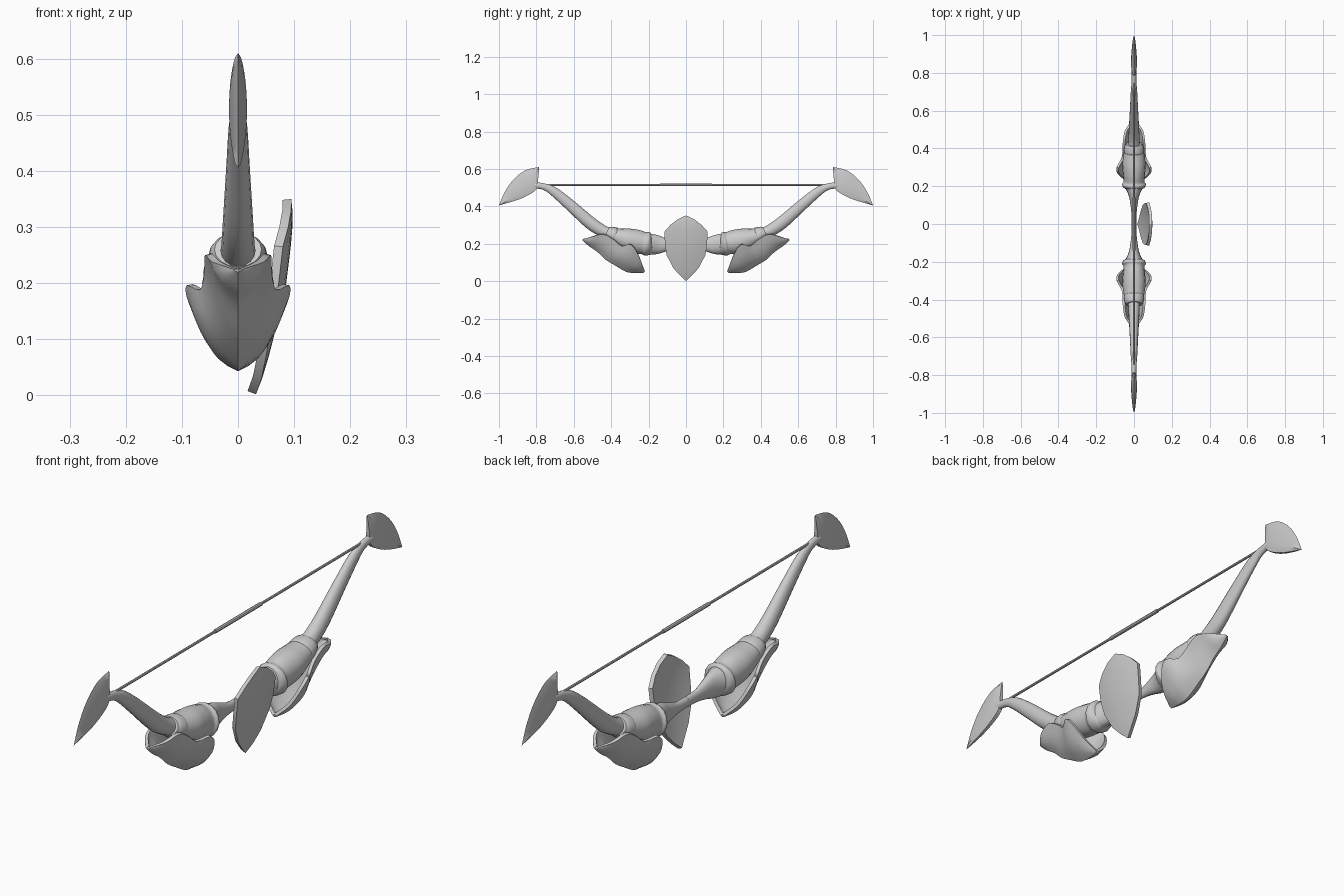
import bpy, bmesh, math
from mathutils import Vector

if "Cube" in bpy.data.objects:
    bpy.data.objects.remove(bpy.data.objects["Cube"])

steel = bpy.data.materials.new("grey steel")
steel.diffuse_color = (0.6, 0.6, 0.6, 1)
steel.use_nodes = True
steel.node_tree.nodes["Principled BSDF"].inputs["Base Color"].default_value = steel.diffuse_color


def spline(pts, n):
    """Catmull-Rom resampling with n steps per span; works for any tuple size."""
    out = []
    for i in range(len(pts) - 1):
        p = [pts[max(0, min(len(pts) - 1, i + k))] for k in (-1, 0, 1, 2)]
        for s in range(n):
            t = s / n
            out.append(tuple(0.5 * (2 * b + (c - a) * t + (2 * a - 5 * b + 4 * c - d) * t * t
                             + (3 * b - a - 3 * c + d) * t ** 3) for a, b, c, d in zip(*p)))
    return out + [tuple(pts[-1])]


def loft(name, rings, closed=True, caps=False, thick=0, angle=40, offset=-1):
    """Skin a list of equal-length point rows into one object."""
    bm = bmesh.new()
    rows = [[bm.verts.new(p) for p in r] for r in rings]
    n = len(rows[0])
    for a, b in zip(rows, rows[1:]):
        for j in range(n if closed else n - 1):
            k = (j + 1) % n
            bm.faces.new((a[j], a[k], b[k], b[j]))
    if caps:
        bm.faces.new(rows[0])
        bm.faces.new(rows[-1][::-1])
    bmesh.ops.remove_doubles(bm, verts=bm.verts, dist=1e-5)
    if closed:
        bmesh.ops.recalc_face_normals(bm, faces=bm.faces)
    me = bpy.data.meshes.new(name)
    bm.to_mesh(me)
    bm.free()
    me.materials.append(steel)
    ob = bpy.data.objects.new(name, me)
    bpy.context.collection.objects.link(ob)
    bpy.ops.object.select_all(action='DESELECT')
    ob.select_set(True)
    bpy.context.view_layer.objects.active = ob
    if thick:
        m = ob.modifiers.new("thickness", 'SOLIDIFY')
        m.thickness, m.offset = thick, offset
        bpy.ops.object.modifier_apply(modifier=m.name)
    bpy.ops.object.shade_smooth_by_angle(angle=math.radians(angle))
    return ob


def tube(name, path, side, steps=4, sides=16):
    """Elliptical tube along (y, z, half width x, half height) stations."""
    pts = spline(path, steps)
    rings = []
    for i, (y, z, rx, rz) in enumerate(pts):
        a, b = pts[max(i - 1, 0)], pts[min(i + 1, len(pts) - 1)]
        t = Vector((b[0] - a[0], b[1] - a[1])).normalized()
        ring = []
        for k in range(sides):
            u = 2 * math.pi * k / sides
            h = rz * math.sin(u)
            ring.append((rx * math.cos(u), side * (y - t.y * h), z + t.x * h))
        rings.append(ring)
    return loft(name, rings, caps=True)


for side, tag in ((-1, "front"), (1, "back")):
    # slim grip rod flaring into the body
    tube(tag + "_grip", [(0, .19, .013, .02), (.06, .19, .014, .023), (.11, .193, .02, .036),
                         (.15, .195, .028, .05), (.19, .197, .045, .056)], side)
    # bulbous body with a front lip
    tube(tag + "_body", [(.18, .197, .035, .05), (.192, .197, .055, .058), (.21, .2, .064, .064),
                         (.225, .203, .055, .06), (.26, .21, .058, .064), (.31, .22, .062, .062),
                         (.36, .234, .056, .05), (.39, .245, .05, .041)], side)
    # collar
    tube(tag + "_collar", [(.375, .24, .05, .044), (.385, .243, .054, .046),
                           (.41, .253, .05, .041), (.425, .26, .042, .034)], side, 3)
    # curved limb
    tube(tag + "_limb", [(.39, .247, .034, .033), (.44, .265, .03, .032), (.51, .31, .027, .034),
                         (.62, .407, .021, .03), (.7, .474, .017, .025), (.75, .502, .013, .018),
                         (.8, .512, .012, .017), (.85, .51, .012, .022)], side)

    # crescent blade: outer edge, thick ridge, inner edge
    outer = spline([(.785, .61), (.86, .592), (.925, .54), (.97, .475), (1, .405)], 4)
    inner = spline([(.785, .61), (.79, .55), (.8, .49), (.885, .44), (1, .405)], 4)
    rings = []
    for i, (o, q) in enumerate(zip(outer, inner)):
        w = .016 * math.sin(math.pi * i / (len(outer) - 1)) ** .7
        m = [o[k] * .4 + q[k] * .6 for k in (0, 1)]
        rings.append([(0, side * o[0], o[1]), (w, side * m[0], m[1]),
                      (w * .5, side * q[0], q[1]), (-w * .5, side * q[0], q[1]),
                      (-w, side * m[0], m[1])])
    loft(tag + "_blade", rings, angle=30)

    # keeled guard shell: keel (y, z) paired with rim (x, y, z)
    stations = [(.555, .22, .008, .55, .225), (.52, .188, .046, .5, .238),
                (.475, .157, .059, .44, .25), (.43, .115, .06, .385, .22),
                (.38, .084, .068, .345, .188), (.34, .06, .092, .3, .196),
                (.31, .047, .088, .268, .165), (.27, .043, .056, .238, .1),
                (.225, .045, .006, .22, .052)]
    rings = []
    for ky, kz, x, y, z in spline(stations, 3):
        ring = []
        for j in range(-4, 5):
            f = abs(j) / 4
            bulge = math.sin(math.pi * f) * .12 * x
            ring.append((math.copysign(x * f + bulge, j), side * (ky + (y - ky) * f + bulge),
                         kz + (z - kz) * f - bulge))
        rings.append(ring[::side])
    loft(tag + "_guard", rings, closed=False, thick=.012, angle=35)

# pointed shield plate: (z, half width, outer x at centre)
profile = [(.002, .001, .032), (.03, .032, .043), (.07, .068, .055), (.14, .104, .073),
           (.2, .113, .086), (.265, .115, .094), (.3, .084, .097), (.33, .045, .097), (.35, .003, .095)]
rings = []
for k, (z, w, x) in enumerate(profile):
    rings.append([(x - .014 * (w * j / 4 / .115) ** 2, w * j / 4, z) for j in range(-4, 5)])
loft("shield", rings, closed=False, thick=.016, angle=30)

# bowstring with a thicker served middle
for name, half, r in (("string", .8, .005), ("string_wrap", .14, .0075)):
    tube(name, [(-half, .515, r, r), (half, .515, r, r)], 1, 1, 8)
